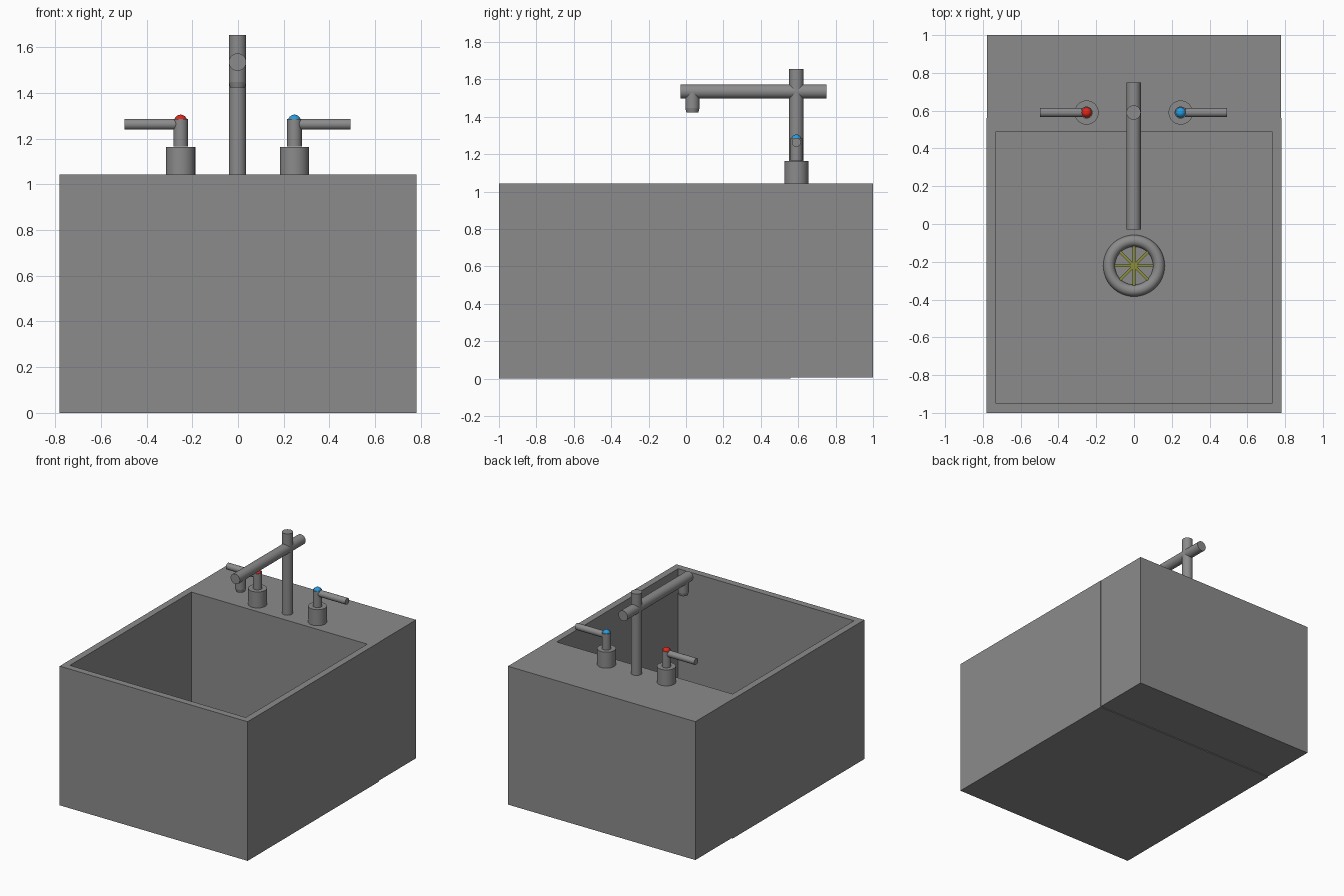
import bpy, bmesh
from math import pi, radians

if "Cube" in bpy.data.objects:
    bpy.data.objects.remove(bpy.data.objects["Cube"])

CX, TY, TOP = -0.002, 0.59, 1.044   # tap axis, tap row, deck height
FLOOR = 0.05
DRAIN_Y = -0.221


def material(name, rgb):
    m = bpy.data.materials.new(name)
    m.diffuse_color = (*rgb, 1)
    m.use_nodes = True
    m.node_tree.nodes["Principled BSDF"].inputs["Base Color"].default_value = m.diffuse_color
    return m


GREY = material("dark_grey", (0.26, 0.26, 0.26))


def finish(name, mat=GREY, smooth=True):
    o = bpy.context.object
    o.name = name
    o.data.materials.append(mat)
    if smooth:
        bpy.ops.object.shade_smooth_by_angle(angle=radians(35))
    return o


def rod(name, centre, r, length, axis='Z', r_bottom=None):
    rot = {'X': (0, pi / 2, 0), 'Y': (pi / 2, 0, 0), 'Z': (0, 0, 0)}[axis]
    bpy.ops.mesh.primitive_cone_add(vertices=32, radius1=r if r_bottom is None else r_bottom,
                                    radius2=r, depth=length, location=centre, rotation=rot)
    return finish(name)


def box(name, lo, hi, rot_z=0, mat=GREY):
    mid = [(a + b) / 2 for a, b in zip(lo, hi)]
    bpy.ops.mesh.primitive_cube_add(size=1, location=mid, rotation=(0, 0, rot_z))
    o = finish(name, mat, smooth=False)
    o.scale = [b - a for a, b in zip(lo, hi)]
    return o


# Basin: box with inset rim, opening pushed down to the floor
bm = bmesh.new()
bmesh.ops.create_cube(bm, size=1)
for v in bm.verts:
    v.co = (v.co.x * 1.56, v.co.y * 1.56 - 0.22, (v.co.z + 0.5) * TOP)
top = max(bm.faces, key=lambda f: f.calc_center_median().z)
bmesh.ops.inset_region(bm, faces=[top], thickness=0.05, use_even_offset=True)
for v in top.verts:
    if v.co.y > 0:
        v.co.y = 0.49
down = bmesh.ops.extrude_face_region(bm, geom=[top])
for v in [g for g in down['geom'] if isinstance(g, bmesh.types.BMVert)]:
    v.co.z = FLOOR
if top.is_valid:
    bmesh.ops.delete(bm, geom=[top], context='FACES_ONLY')
bmesh.ops.recalc_face_normals(bm, faces=bm.faces)
mesh = bpy.data.meshes.new("basin")
bm.to_mesh(mesh)
bm.free()
mesh.materials.append(GREY)
bpy.context.collection.objects.link(bpy.data.objects.new("basin", mesh))

# Rear deck block
box("rear_deck", (-0.778, 0.56, 0.006), (0.778, 1.0, TOP))

# Spout: column, horizontal pipe and nozzle with tapered tip
rod("spout_column", (CX, TY, (TOP + 1.654) / 2), 0.038, 1.654 - TOP)
rod("spout_pipe", (CX, 0.36, 1.535), 0.038, 0.78, 'Y')
rod("nozzle", (CX, 0.034, 1.49), 0.038, 0.086)
rod("nozzle_tip", (CX, 0.034, 1.435), 0.038, 0.024, r_bottom=0.032)

# Hot and cold valves
red = material("hot_red", (0.75, 0.02, 0.01))
blue = material("cold_blue", (0.02, 0.33, 0.75))
for side, label, mat in ((-1, "hot", red), (1, "cold", blue)):
    x = CX + side * 0.249
    rod(label + "_valve_base", (x, TY, TOP + 0.06), 0.064, 0.12)
    rod(label + "_valve_stem", (x, TY, 1.225), 0.032, 0.12)
    rod(label + "_lever", (x + side * 0.123, TY, 1.263), 0.024, 0.246, 'X')
    bpy.ops.mesh.primitive_uv_sphere_add(segments=24, ring_count=12, radius=0.028,
                                         location=(x, TY, 1.277))
    finish(label + "_button", mat)

# Drain: ring and spoked grate
bpy.ops.mesh.primitive_torus_add(major_radius=0.132, minor_radius=0.031, major_segments=48,
                                 minor_segments=12, location=(0, DRAIN_Y, FLOOR))
finish("drain_ring")
olive = material("grate_olive", (0.26, 0.27, 0.04))
for i in range(4):
    box(f"drain_bar_{i + 1}", (-0.108, DRAIN_Y - 0.007, FLOOR - 0.005),
        (0.108, DRAIN_Y + 0.007, FLOOR + 0.012), i * pi / 4, olive)
